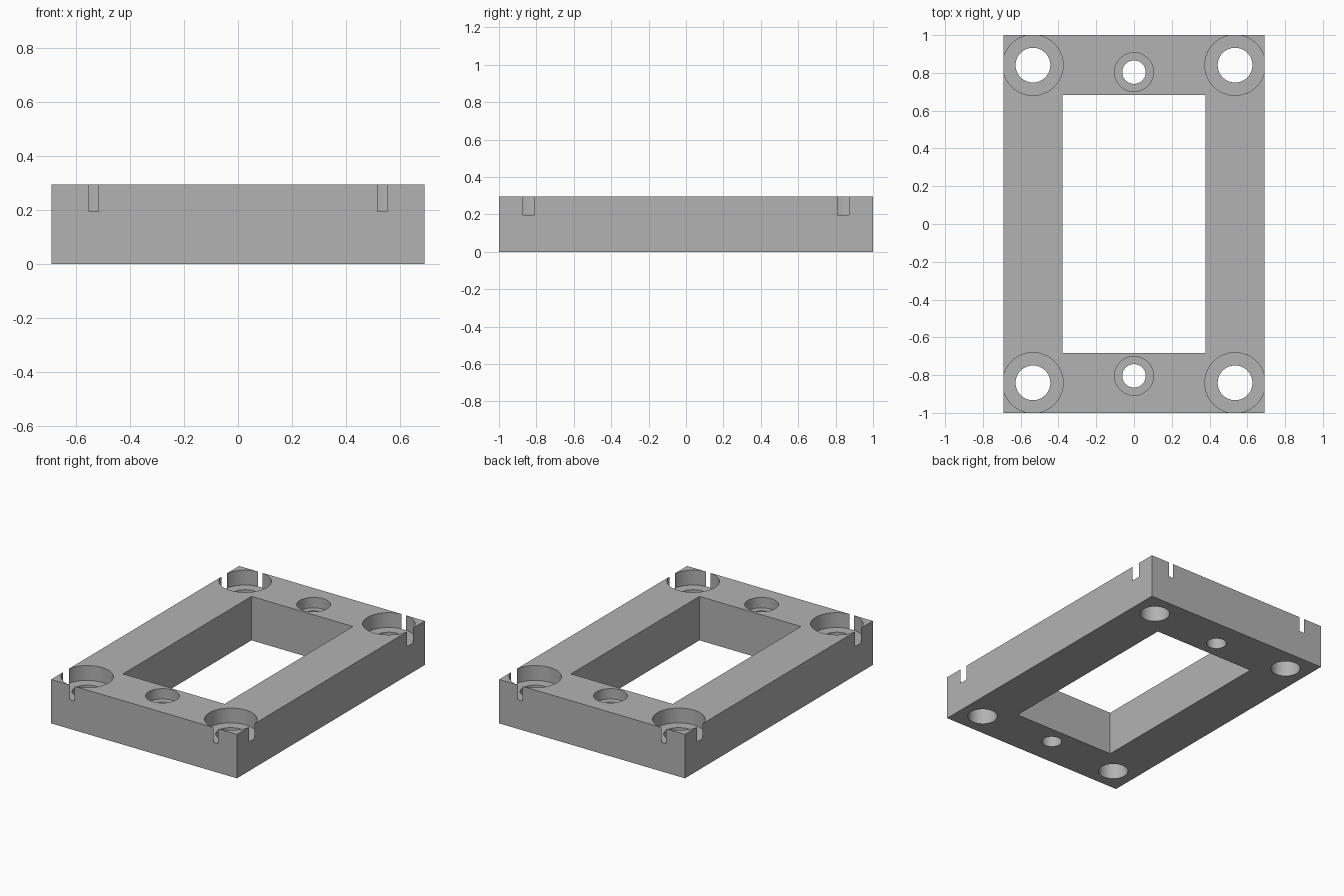
import bpy, bmesh
from mathutils import Matrix

if "Cube" in bpy.data.objects:
    bpy.data.objects.remove(bpy.data.objects["Cube"])

W, L, H = 1.384, 2.0, 0.296

grey = bpy.data.materials.new("plain_grey")
grey.diffuse_color = (0.45, 0.45, 0.45, 1)
grey.use_nodes = True
grey.node_tree.nodes["Principled BSDF"].inputs["Base Color"].default_value = grey.diffuse_color


def make_object(name, bm):
    mesh = bpy.data.meshes.new(name)
    bm.to_mesh(mesh)
    bm.free()
    obj = bpy.data.objects.new(name, mesh)
    bpy.context.collection.objects.link(obj)
    return obj


def box(name, sx, sy, z0, z1):
    bm = bmesh.new()
    bmesh.ops.create_cube(bm, size=1, matrix=Matrix.Translation((0, 0, (z0 + z1) / 2))
                          @ Matrix.Diagonal((sx, sy, z1 - z0, 1)))
    return make_object(name, bm)


def drill(name, x, y, r, z0, z1):
    bm = bmesh.new()
    bmesh.ops.create_cone(bm, cap_ends=True, segments=64, radius1=r, radius2=r,
                          depth=z1 - z0, matrix=Matrix.Translation((x, y, (z0 + z1) / 2)))
    return make_object(name, bm)


# Rectangular plate
plate = box("mounting_plate", W, L, 0, H)
plate.data.materials.append(grey)

# Central window
cutters = [box("window_cutter", 0.757, 1.367, -0.1, H + 0.1)]

for sy in (-1, 1):
    # Corner screw holes, whose counterbores break out through the sides
    for sx in (-1, 1):
        x, y = sx * 0.535, sy * 0.841
        cutters.append(drill("corner_bore_cutter", x, y, 0.160, 0.196, H + 0.1))
        cutters.append(drill("corner_hole_cutter", x, y, 0.092, -0.1, H + 0.05))
    # Small counterbored holes in the middle of each short side
    cutters.append(drill("middle_bore_cutter", 0, sy * 0.804, 0.103, H - 0.07, H + 0.1))
    cutters.append(drill("middle_hole_cutter", 0, sy * 0.804, 0.062, -0.1, H + 0.05))

# Cut everything, then bake the result and remove the cutters
for c in cutters:
    c.hide_render = True
    mod = plate.modifiers.new(c.name, 'BOOLEAN')
    mod.operation = 'DIFFERENCE'
    mod.solver = 'EXACT'
    mod.object = c

bpy.context.view_layer.objects.active = plate
plate.select_set(True)
for mod in list(plate.modifiers):
    bpy.ops.object.modifier_apply(modifier=mod.name)
for c in cutters:
    bpy.data.objects.remove(c, do_unlink=True)

bpy.ops.object.select_all(action='DESELECT')
plate.select_set(True)
bpy.ops.object.shade_smooth_by_angle(angle=0.5)
